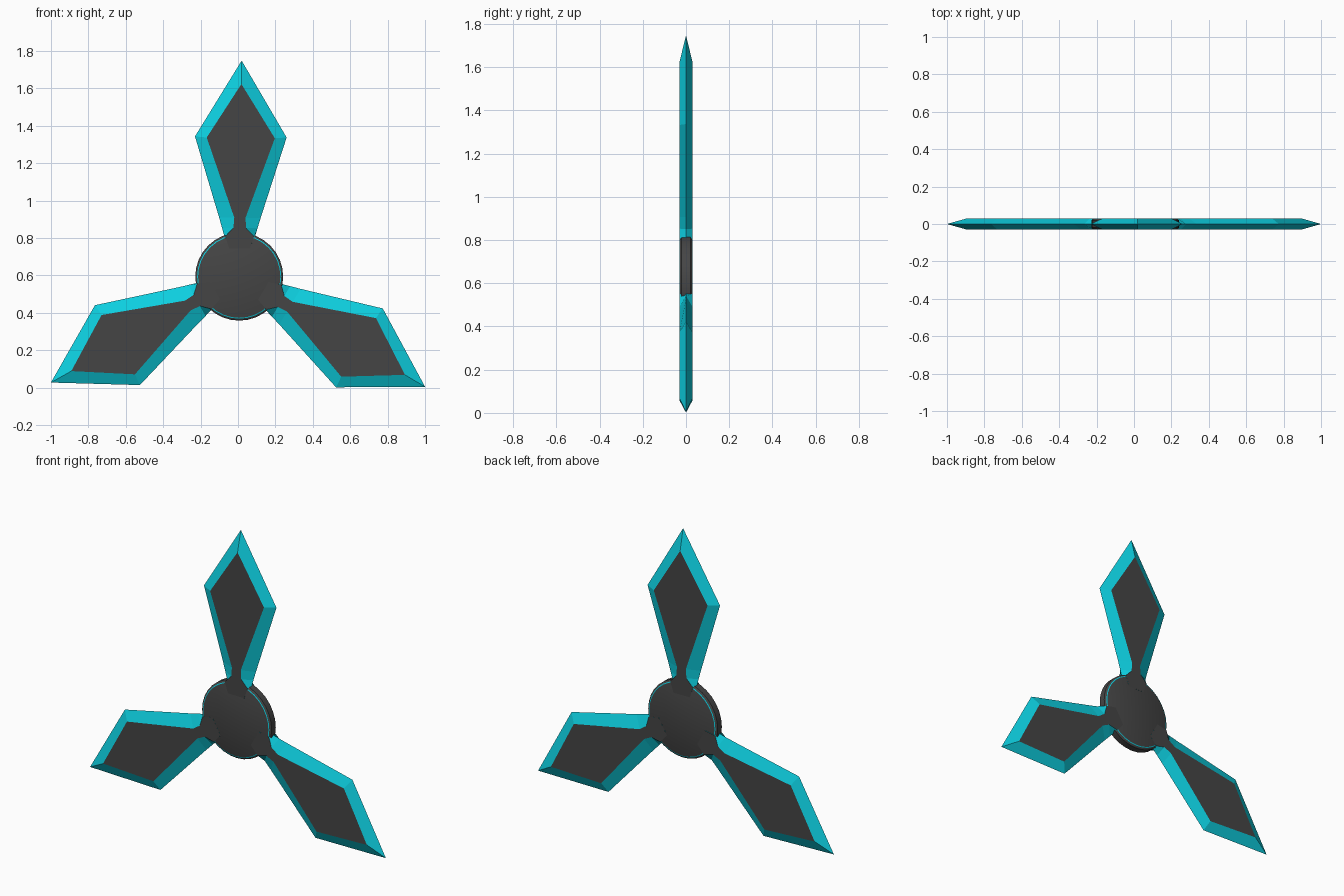
import bpy, bmesh, math
from mathutils import Matrix

if "Cube" in bpy.data.objects:
    bpy.data.objects.remove(bpy.data.objects["Cube"])


def material(name, colour):
    m = bpy.data.materials.new(name)
    m.use_nodes = True
    m.diffuse_color = colour
    m.node_tree.nodes["Principled BSDF"].inputs["Base Color"].default_value = colour
    return m


DARK = material("dark grey", (0.06, 0.06, 0.06, 1))
CYAN = material("cyan", (0.004, 0.62, 0.74, 1))
CENTRE = (0.0065, 0, 0.593)
HALF = 0.03


def finish(name, bm):
    bmesh.ops.recalc_face_normals(bm, faces=bm.faces)
    mesh = bpy.data.meshes.new(name)
    bm.to_mesh(mesh)
    bm.free()
    mesh.materials.append(DARK)
    mesh.materials.append(CYAN)
    ob = bpy.data.objects.new(name, mesh)
    bpy.context.collection.objects.link(ob)
    ob.location = CENTRE
    return ob


def loft(bm, loops, colours):
    """Skin a stack of closed loops, one colour index per band."""
    rings = [[bm.verts.new(p) for p in loop] for loop in loops]
    for a, b, colour in zip(rings, rings[1:], colours):
        for i in range(len(a)):
            j = (i + 1) % len(a)
            bm.faces.new((a[i], a[j], b[j], b[i])).material_index = colour
    bm.faces.new(rings[0])
    bm.faces.new(rings[-1])


# Blade: sharp outer ridge and flat dark panels, as (half width, radius)
edge = [(0.062, 0.15), (0.082, 0.215), (0.095, 0.26), (0.111, 0.315), (0.245, 0.747)]
panel = [(0.055, 0.15), (0.077, 0.215), (0.034, 0.26), (0.03, 0.315), (0.182, 0.742)]


def outline(side, tip, y):
    pts = side + [(0, tip)] + [(-w, r) for w, r in reversed(side)]
    return [(w, y, r) for w, r in pts]


def blade(name, angle):
    bm = bmesh.new()
    y = HALF + 0.0005
    loft(bm, [outline(panel, 1.03, -y), outline(edge, 1.155, 0),
              outline(panel, 1.03, y)], [1, 1])
    bm.transform(Matrix.Rotation(math.radians(angle), 4, 'Y'))
    return finish(name, bm)


for name, angle in (("top_blade", 0), ("left_blade", 120), ("right_blade", 240)):
    blade(name, angle + 0.65)

# Hub: dark disc with a thin cyan line round each face
bm = bmesh.new()
profile = [(0.22, -HALF), (0.225, -HALF + 0.002), (0.235, -0.02),
           (0.235, 0.02), (0.225, HALF - 0.002), (0.22, HALF)]
SIDES = 32
turns = [2 * math.pi * i / SIDES for i in range(SIDES)]
loft(bm, [[(r * math.cos(t), y, r * math.sin(t)) for t in turns] for r, y in profile],
     [1, 0, 0, 0, 1])
hub = finish("hub", bm)
bpy.context.view_layer.objects.active = hub
hub.select_set(True)
bpy.ops.object.shade_smooth_by_angle(angle=math.radians(25))
